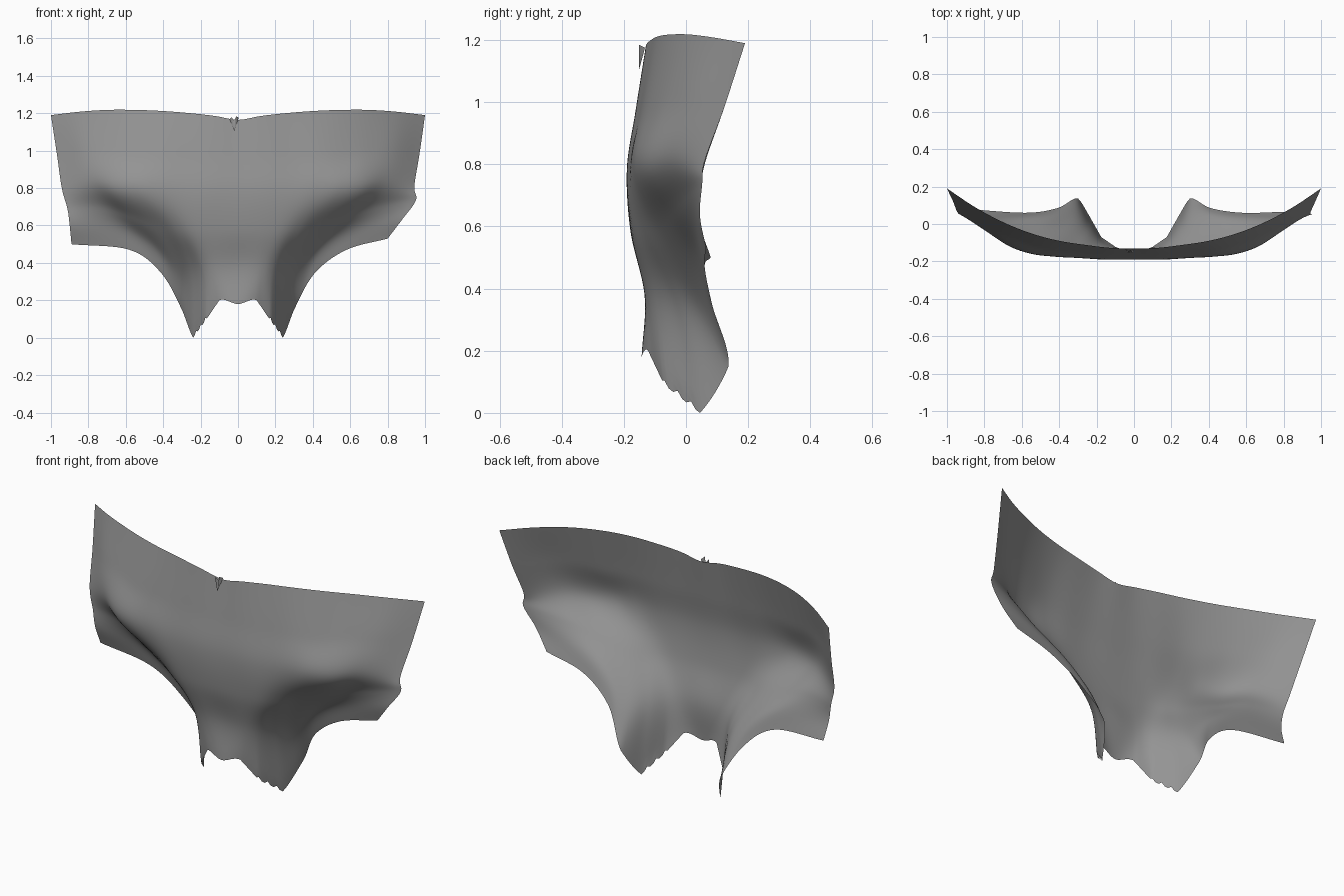
import bpy
from mathutils import Vector

if "Cube" in bpy.data.objects:
    bpy.data.objects.remove(bpy.data.objects["Cube"])

# Guide columns of the cloth, centre to side; each runs waist -> lower edge (x, y, z)
COLS = [
    [(0, -.13, 1.165), (0, -.162, .97), (0, -.19, .78), (0, -.178, .58), (0, -.133, .38), (0, -.143, .18)],
    [(.12, -.128, 1.185), (.14, -.162, .97), (.15, -.19, .78), (.15, -.175, .58), (.12, -.13, .38), (.1, -.122, .2)],
    [(.25, -.113, 1.2), (.28, -.152, .97), (.29, -.182, .78), (.25, -.163, .58), (.185, -.1, .36), (.175, -.07, .09)],
    [(.4, -.09, 1.212), (.43, -.137, .98), (.42, -.175, .79), (.33, -.13, .58), (.245, -.025, .34), (.24, .045, 0)],
    [(.55, -.05, 1.218), (.56, -.107, .98), (.54, -.16, .79), (.42, -.08, .59), (.32, .045, .36), (.3, .137, .15)],
    [(.7, .01, 1.218), (.69, -.055, 1.0), (.66, -.12, .8), (.56, -.045, .64), (.47, .035, .5), (.41, .085, .345)],
    [(.85, .09, 1.208), (.83, .018, 1.0), (.79, -.037, .82), (.72, 0, .69), (.65, .035, .58), (.58, .06, .47)],
    [(1, .19, 1.19), (.97, .122, .98), (.943, .06, .81), (.951, .052, .735), (.88, .045, .635), (.8, .065, .53)],
]
# The left side seam hangs a little straighter
LEFT_SIDE = [(-1, .19, 1.19), (-.968, .122, .98), (-.942, .06, .8), (-.912, .045, .69), (-.9, .047, .6), (-.89, .08, .5)]
N = 8


def spline(pts, linear=lambda i: 0.0):
    """Smooth curve through pts, N steps per span; linear(span) blends to straight."""
    p = [Vector(q) for q in pts]
    p = [2 * p[0] - p[1]] + p + [2 * p[-1] - p[-2]]
    out = []
    for i in range(1, len(p) - 2):
        a, b, c, d = p[i - 1:i + 3]
        for k in range(N + (i == len(p) - 3)):
            t = k / N
            s = .5 * (2 * b + (c - a) * t + (2 * a - 5 * b + 4 * c - d) * t * t
                      + (3 * b - a - 3 * c + d) * t ** 3)
            out.append(s.lerp(b.lerp(c, t), linear(i - 1)))
    return out


grey = bpy.data.materials.new("dark_grey_cloth")
grey.diffuse_color = (.3, .3, .3, 1)
grey.use_nodes = True
grey.node_tree.nodes["Principled BSDF"].inputs["Base Color"].default_value = grey.diffuse_color


def add_mesh(name, verts, faces):
    me = bpy.data.meshes.new(name)
    me.from_pydata([tuple(v) for v in verts], [], faces)
    me.materials.append(grey)
    for f in me.polygons:
        f.use_smooth = True
    ob = bpy.data.objects.new(name, me)
    bpy.context.collection.objects.link(ob)
    return ob


# Main cloth panel; only the pointed leg tips get straight lower edges
mirrored = [[(-x, y, z) for x, y, z in c] for c in COLS[:0:-1]]
mirrored[0] = LEFT_SIDE
down = [spline(c) for c in mirrored + COLS]
rows = len(down[0])
grid = []
for j in range(rows):
    edge = (j / (rows - 1)) ** 10
    grid.append(spline([c[j] for c in down],
                       lambda i: edge if i in (4, 5, 8, 9) else edge * .6 if i in (3, 10) else 0))

# Ragged torn edge on the inner side of each leg tip
mid = len(grid[0]) // 2
for side in (-1, 1):
    for k in range(2 * N, 3 * N, 3):
        grid[-1][mid + side * k].z += .015

w = len(grid[0])
faces = [(j * w + i, (j + 1) * w + i, (j + 1) * w + i + 1, j * w + i + 1)
         for j in range(rows - 1) for i in range(w - 1)]
add_mesh("cloth_panel", [v for r in grid for v in r], faces)

# Small gathered pleat at the middle of the waist
pleat = [(-.045, -.134, 1.17), (-.034, -.152, 1.178), (-.02, -.138, 1.16),
         (-.008, -.152, 1.185), (.003, -.132, 1.175), (-.02, -.151, 1.105)]
add_mesh("waist_pleat", pleat, [(i, 5, i + 1) for i in range(4)])
